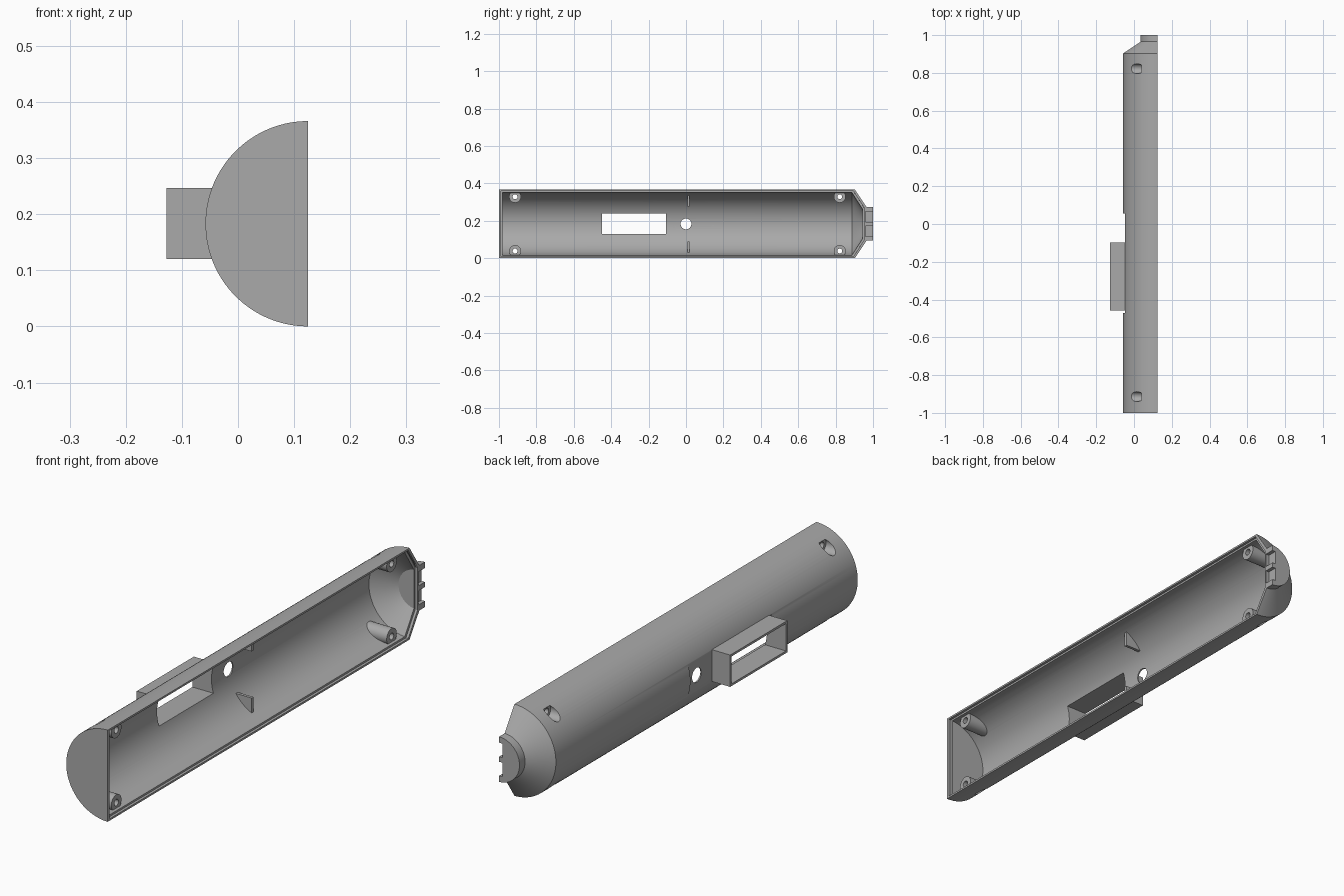
import bpy, bmesh, math
from mathutils import Matrix, Vector

cube = bpy.data.objects.get("Cube")
if cube:
    bpy.data.objects.remove(cube, do_unlink=True)

FACE = 0.125      # x of the open split face
MID = 0.183       # height of the tube axis

grey = bpy.data.materials.new("plain grey")
grey.use_nodes = True
grey.diffuse_color = (0.4, 0.4, 0.4, 1)
grey.node_tree.nodes["Principled BSDF"].inputs["Base Color"].default_value = grey.diffuse_color


def finish(name, bm):
    bmesh.ops.recalc_face_normals(bm, faces=bm.faces)
    mesh = bpy.data.meshes.new(name)
    bm.to_mesh(mesh)
    bm.free()
    obj = bpy.data.objects.new(name, mesh)
    bpy.context.scene.collection.objects.link(obj)
    return obj


def lathe(name, profile, cut_x=None, keep_low=True, segments=96):
    """Solid turned about the tube axis, optionally cut at a plane of constant x."""
    bm = bmesh.new()
    rings = []
    for r, y in profile:
        rings.append([bm.verts.new((FACE + r * math.cos(a), y, MID + r * math.sin(a)))
                      for a in (math.tau * (i + 0.5) / segments for i in range(segments))])
    for a, b in zip(rings, rings[1:]):
        for i in range(segments):
            j = (i + 1) % segments
            bm.faces.new((a[i], a[j], b[j], b[i]))
    bm.faces.new(rings[0])
    bm.faces.new(rings[-1])
    if cut_x is not None:
        cut = bmesh.ops.bisect_plane(bm, geom=bm.verts[:] + bm.edges[:] + bm.faces[:],
                                     plane_co=(cut_x, 0, 0), plane_no=(1, 0, 0),
                                     clear_outer=keep_low, clear_inner=not keep_low)
        edges = [e for e in cut["geom_cut"] if isinstance(e, bmesh.types.BMEdge)]
        bmesh.ops.contextual_create(bm, geom=edges)
    return finish(name, bm)


def box(name, low, high):
    bm = bmesh.new()
    low, high = Vector(low), Vector(high)
    bmesh.ops.create_cube(bm, size=1, matrix=Matrix.Translation((low + high) / 2)
                          @ Matrix.Diagonal((*(high - low), 1)))
    return finish(name, bm)


def rod(name, x0, x1, y, z, r):
    """Cylinder lying along x."""
    bm = bmesh.new()
    bmesh.ops.create_cone(bm, cap_ends=True, segments=32, radius1=r, radius2=r, depth=x1 - x0,
                          matrix=Matrix.Translation(((x0 + x1) / 2, y, z))
                          @ Matrix.Rotation(math.pi / 2, 4, 'Y'))
    return finish(name, bm)


def combine(target, tool, operation='DIFFERENCE'):
    mod = target.modifiers.new("join", 'BOOLEAN')
    mod.operation = operation
    mod.solver = 'EXACT'
    mod.object = tool
    bpy.context.view_layer.update()
    graph = bpy.context.evaluated_depsgraph_get()
    mesh = bpy.data.meshes.new_from_object(target.evaluated_get(graph))
    target.modifiers.clear()
    target.data = mesh
    bpy.data.objects.remove(tool, do_unlink=True)


# Outer half shell with tapered end and collar
shell = lathe("half_tube_housing",
              [(0.183, -1), (0.183, 0.903), (0.09, 0.965), (0.09, 1)], FACE)

# Cavity, leaving the screw bosses and stiffening ribs standing
cavity = lathe("cavity", [(0.168, -0.98), (0.168, 0.887), (0.078, 0.945)])
posts = [(y, MID + side * 0.145) for y in (-0.914, 0.822) for side in (-1, 1)]
for y, z in posts:
    combine(cavity, rod("boss", -0.1, 0.103, y, z, 0.032))
for side in (-1, 1):
    z0, z1 = sorted((MID + side * 0.093, MID + side * 0.2))
    combine(cavity, box("rib", (-0.1, 0.008, z0), (0.055, 0.02, z1)))
combine(shell, cavity)

# Stepped lip around the rim
combine(shell, lathe("lip", [(0.1755, -0.989), (0.1755, 0.895), (0.085, 0.953)], 0.115, False))

# Flat pad on the back, with the rectangular frame standing on it
combine(shell, box("pad_cut", (-0.2, -0.47, 0), (-0.047, 0.055, 0.4)))
combine(shell, box("frame", (-0.127, -0.457, 0.12), (-0.044, -0.097, 0.247)), 'UNION')
combine(shell, box("window", (-0.2, -0.449, 0.129), (0.06, -0.106, 0.238)))

# Round hole beside the frame
combine(shell, rod("round_hole", -0.2, 0.05, 0, MID, 0.029))

# Counterbored screw holes through the bosses
for y, z in posts:
    combine(shell, rod("counterbore", -0.2, 0.04, y, z, 0.026))
    combine(shell, rod("screw_hole", 0, 0.2, y, z, 0.013))

# Shallow channels across the collar
for side in (-1, 1):
    z = MID + side * 0.038
    combine(shell, box("channel", (0.11, 0.96, z - 0.028), (0.2, 1.1, z + 0.028)))

shell.data.materials.clear()
shell.data.materials.append(grey)
for poly in shell.data.polygons:
    poly.material_index = 0
bpy.ops.object.select_all(action='DESELECT')
shell.select_set(True)
bpy.context.view_layer.objects.active = shell
bpy.ops.object.shade_smooth_by_angle(angle=math.radians(25))
